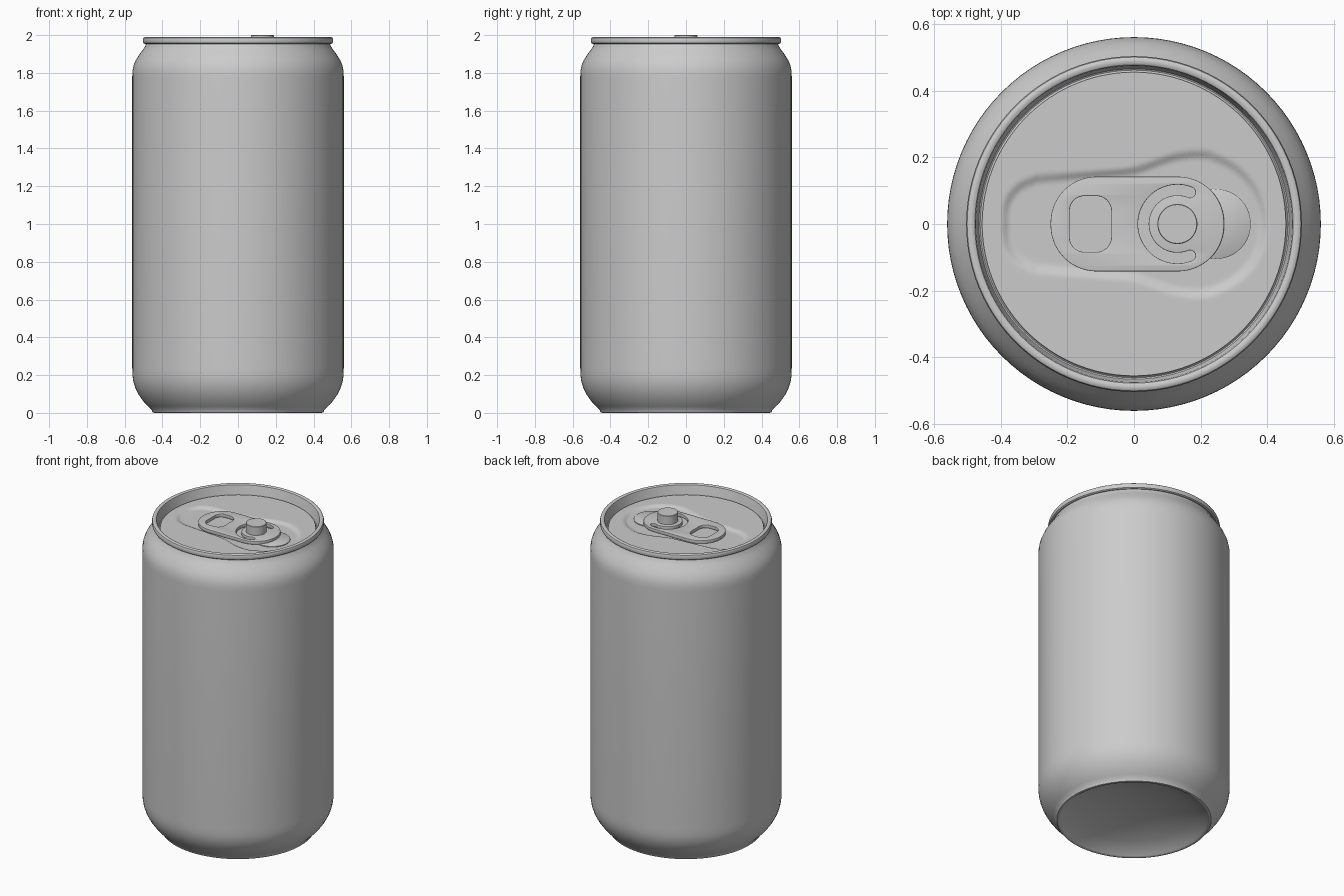
import bpy, bmesh, math
from math import sin, cos, pi, radians

if "Cube" in bpy.data.objects:
    bpy.data.objects.remove(bpy.data.objects["Cube"])

metal = bpy.data.materials.new("aluminium grey")
metal.diffuse_color = (0.6, 0.6, 0.6, 1)
metal.use_nodes = True
metal.node_tree.nodes["Principled BSDF"].inputs["Base Color"].default_value = metal.diffuse_color
RIVET_X = 0.13


def finish(name, bm=None, mesh=None, angle=35):
    """Turn a bmesh or mesh into a smooth-shaded, coloured object."""
    if mesh is None:
        mesh = bpy.data.meshes.new(name)
        bm.to_mesh(mesh)
        bm.free()
    mesh.materials.clear()
    mesh.materials.append(metal)
    ob = bpy.data.objects.new(name, mesh)
    bpy.context.collection.objects.link(ob)
    bpy.ops.object.select_all(action='DESELECT')
    ob.select_set(True)
    bpy.context.view_layer.objects.active = ob
    bpy.ops.object.shade_smooth_by_angle(angle=radians(angle))
    return ob


def lathe(name, profile, cx=0.0, n=96, angle=35):
    """Spin an (r, z) profile, listed bottom to top on the outside."""
    bm = bmesh.new()
    rings = []
    for r, z in profile:
        if r == 0:
            rings.append([bm.verts.new((cx, 0, z))] * n)
        else:
            rings.append([bm.verts.new((cx + r * cos(2 * pi * i / n), r * sin(2 * pi * i / n), z))
                          for i in range(n)])
    for a, b in zip(rings, rings[1:]):
        for i in range(n):
            j = (i + 1) % n
            bm.faces.new(list(dict.fromkeys((a[i], a[j], b[j], b[i]))))
    return finish(name, bm, angle=angle)


# Can wall with domed underside
lathe("can_body", [
    (0, 0.10), (0.12, 0.095), (0.24, 0.077), (0.34, 0.05), (0.41, 0.022), (0.432, 0.006),
    (0.442, 0), (0.452, 0.003), (0.458, 0.018), (0.475, 0.034), (0.50, 0.06), (0.525, 0.095),
    (0.543, 0.13), (0.554, 0.165), (0.559, 0.20), (0.56, 0.24), (0.56, 1.0), (0.56, 1.78),
    (0.559, 1.81), (0.553, 1.84), (0.541, 1.868), (0.524, 1.895), (0.506, 1.92),
    (0.492, 1.94), (0.485, 1.96)], angle=50)

# Rolled seam, inner wall and countersink groove
lathe("rim", [
    (0.484, 1.955), (0.494, 1.953), (0.501, 1.958), (0.503, 1.966), (0.503, 1.978),
    (0.500, 1.986), (0.494, 1.99), (0.484, 1.99), (0.477, 1.986), (0.474, 1.978),
    (0.468, 1.93), (0.465, 1.922), (0.461, 1.92), (0.457, 1.923), (0.454, 1.932)])


def smooth(t):
    t = max(0.0, min(1.0, t))
    return t * t * (3 - 2 * t)


def lid_height(x, y):
    """Lid level with the pressed teardrop panel."""
    circle = math.hypot(x - 0.185, y) - 0.205
    wedge = max(abs(y) - (0.158 + 0.08 * x), -0.385 - x, x - 0.2)
    if x < -0.3 and abs(y) > 0.03:                      # rounded blunt end
        wedge = max(wedge, math.hypot(x + 0.285, abs(y) - 0.03) - 0.10)
    h = max(0.0, 0.06 - abs(circle - wedge)) / 0.06
    d = min(circle, wedge) - h * h * 0.015              # blended union
    return 1.932 - 0.012 * smooth((0.015 - d) / 0.03)


# Lid plate as a fine polar grid
bm = bmesh.new()
N, RINGS = 160, 64
prev = [bm.verts.new((0, 0, lid_height(0, 0)))] * N
for k in range(1, RINGS + 1):
    r = 0.455 * k / RINGS
    ring = []
    for i in range(N):
        x, y = r * cos(2 * pi * i / N), r * sin(2 * pi * i / N)
        ring.append(bm.verts.new((x, y, 1.932 if k == RINGS else lid_height(x, y))))
    for i in range(N):
        j = (i + 1) % N
        bm.faces.new(list(dict.fromkeys((prev[i], ring[i], ring[j], prev[j]))))
    prev = ring
finish("lid_plate", bm, angle=60)


def arc(cx, cy, r, a0, a1, n=14):
    return [(cx + r * cos(radians(a0 + (a1 - a0) * i / n)),
             cy + r * sin(radians(a0 + (a1 - a0) * i / n))) for i in range(n + 1)]


def rounded_rect(x0, x1, hy, r):
    return (arc(x1 - r, hy - r, r, 0, 90) + arc(x0 + r, hy - r, r, 90, 180)
            + arc(x0 + r, r - hy, r, 180, 270) + arc(x1 - r, r - hy, r, 270, 360))


def plate(name, loops, z0, z1, bevel=0.003):
    """Filled outline with holes, given thickness and soft edges."""
    cu = bpy.data.curves.new(name, 'CURVE')
    cu.dimensions = '2D'
    cu.fill_mode = 'BOTH'
    cu.extrude = (z1 - z0) / 2 - bevel
    cu.bevel_depth = bevel
    cu.bevel_resolution = 2
    cu.offset = -bevel
    for pts in loops:
        clean = [p for i, p in enumerate(pts) if math.dist(p, pts[i - 1]) > 1e-5]
        sp = cu.splines.new('POLY')
        sp.points.add(len(clean) - 1)
        for q, p in zip(sp.points, clean):
            q.co = (p[0], p[1], 0, 1)
        sp.use_cyclic_u = True
    tmp = bpy.data.objects.new("tmp_outline", cu)
    bpy.context.collection.objects.link(tmp)
    dg = bpy.context.evaluated_depsgraph_get()
    mesh = bpy.data.meshes.new_from_object(tmp.evaluated_get(dg))
    bpy.data.objects.remove(tmp)
    bm = bmesh.new()
    bm.from_mesh(mesh)
    bmesh.ops.remove_doubles(bm, verts=bm.verts, dist=1e-5)
    bmesh.ops.translate(bm, verts=bm.verts, vec=(0, 0, (z0 + z1) / 2))
    bmesh.ops.recalc_face_normals(bm, faces=bm.faces)
    bm.to_mesh(mesh)
    bm.free()
    return finish(name, mesh=mesh)


# Pull tab with finger hole and C-shaped slot round the rivet
ro, ri, a = 0.118, 0.086, 68
rm, rc = (ro + ri) / 2, (ro - ri) / 2
c_slot = (arc(RIVET_X, 0, ro, a, 360 - a, 40)
          + arc(RIVET_X + rm * cos(radians(a)), -rm * sin(radians(a)), rc, 360 - a, 540 - a, 8)
          + arc(RIVET_X, 0, ri, 360 - a, a, 40)
          + arc(RIVET_X + rm * cos(radians(a)), rm * sin(radians(a)), rc, a + 180, a + 360, 8))
plate("pull_tab", [rounded_rect(-0.25, 0.27, 0.142, 0.138),
                   rounded_rect(-0.193, -0.068, 0.084, 0.045), c_slot], 1.923, 1.944)

# Round pressed disc under the tab nose
lathe("opening_disc", [(0.105, 1.918), (0.105, 1.925), (0.102, 1.927), (0, 1.927)],
      cx=0.245, n=64)

# Rivet
lathe("rivet", [(0.06, 1.918), (0.06, 1.998), (0.058, 2.0), (0, 2.0)], cx=RIVET_X, n=48)
